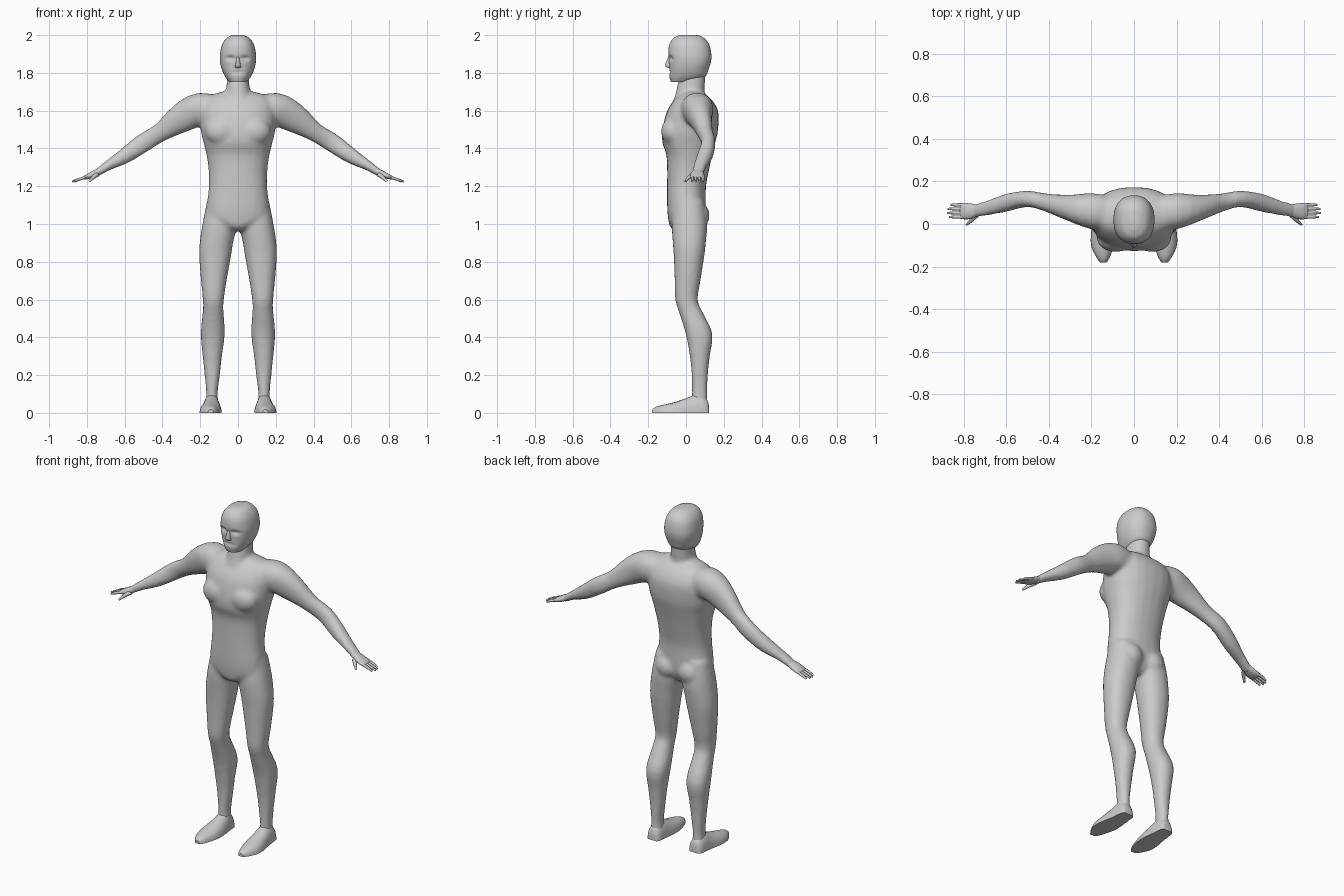
import bpy, bmesh, math
from mathutils import Vector

if "Cube" in bpy.data.objects:
    bpy.data.objects.remove(bpy.data.objects["Cube"])

skin = bpy.data.materials.new("light grey")
skin.diffuse_color = (0.6, 0.6, 0.6, 1)
skin.use_nodes = True
skin.node_tree.nodes["Principled BSDF"].inputs["Base Color"].default_value = skin.diffuse_color


def spline(rows, steps):
    """Smoothly resample a table of section rows."""
    out = []
    for i in range(len(rows) - 1):
        a, b, c, d = (rows[max(0, min(len(rows) - 1, i + k))] for k in (-1, 0, 1, 2))
        for s in range(steps):
            t = s / steps
            out.append([q + 0.5 * t * (r - p + t * (2 * p - 5 * q + 4 * r - o + t * (3 * (q - r) + o - p)))
                        for p, q, r, o in zip(a, b, c, d)])
    return out + [list(rows[-1])]


def loft(bm, rings, segs=24, power=2.2, floor=None):
    """Skin closed sections given as (centre, half axis u, half axis v)."""
    loops = []
    for c, u, v in rings:
        loop = []
        for i in range(segs):
            a = 2 * math.pi * i / segs
            ca, sa = math.cos(a), math.sin(a)
            p = c + u * math.copysign(abs(ca) ** (2 / power), ca) + v * math.copysign(abs(sa) ** (2 / power), sa)
            if floor is not None:
                p.z = max(p.z, floor)
            loop.append(bm.verts.new(p))
        loops.append(loop)
    for a, b in zip(loops, loops[1:]):
        for i in range(segs):
            j = (i + 1) % segs
            bm.faces.new((a[i], a[j], b[j], b[i]))
    bm.faces.new(loops[0][::-1])
    bm.faces.new(loops[-1])


def upright(rows, side=1, steps=3):
    """Rows of height, x from, x to, y front, y back."""
    return [(Vector((side * (x0 + x1) / 2, (y0 + y1) / 2, z)), Vector(((x1 - x0) / 2, 0, 0)),
             Vector((0, (y1 - y0) / 2, 0))) for z, x0, x1, y0, y1 in spline(rows, steps)]


def limb(rows, side=1, steps=3):
    """Rows of x, y, z, radius in y, radius across, following the path."""
    rows = spline(rows, steps)
    rings = []
    for i, (x, y, z, ry, rn) in enumerate(rows):
        a, b = rows[max(0, i - 1)], rows[min(len(rows) - 1, i + 1)]
        n = Vector((a[2] - b[2], 0, b[0] - a[0])).normalized() * rn
        n.x *= side
        rings.append((Vector((side * x, y, z)), Vector((0, ry, 0)), n))
    return rings


def blob(bm, centre, size):
    verts = bmesh.ops.create_icosphere(bm, subdivisions=3, radius=1)["verts"]
    for v in verts:
        v.co = Vector(v.co * Vector((1, 1, 1)).x) if size is None else Vector(
            (centre[k] + v.co[k] * size[k] for k in range(3)))


def finish(name, bm, mirror=False, angle=60):
    bmesh.ops.recalc_face_normals(bm, faces=bm.faces)
    mesh = bpy.data.meshes.new(name)
    bm.to_mesh(mesh)
    bm.free()
    ob = bpy.data.objects.new(name, mesh)
    bpy.context.collection.objects.link(ob)
    mesh.materials.append(skin)
    mesh.shade_smooth()
    mesh.set_sharp_from_angle(angle=math.radians(angle))
    if mirror:
        ob.modifiers.new("mirror", "MIRROR")
    return ob


# Body: torso, neck, legs and arms fused into one skin
torso = [(1.70, .085, -.01, .07), (1.67, .17, -.05, .125), (1.60, .2, -.10, .17), (1.5, .198, -.125, .17),
         (1.43, .182, -.125, .155), (1.37, .168, -.105, .14), (1.3, .157, -.1, .125), (1.2, .154, -.1, .106),
         (1.1, .165, -.1, .105), (1.03, .16, -.095, .1), (.985, .08, -.085, .08), (.965, .03, -.06, .06)]
leg = [(1.12, .02, .165, -.06, .095), (1.0, .008, .188, -.075, .112), (.9, .026, .203, -.07, .105),
       (.83, .037, .206, -.065, .097), (.7, .06, .196, -.06, .077), (.6, .075, .186, -.057, .062),
       (.54, .077, .186, -.04, .085), (.42, .07, .197, -.002, .14), (.3, .085, .187, .02, .126),
       (.2, .096, .177, .03, .116), (.1, .108, .168, .032, .112), (.04, .1, .175, .03, .115)]
arm = [(.1, .05, 1.59, .08, .08), (.2, .06, 1.607, .085, .088), (.3, .075, 1.56, .062, .078),
       (.41, .1, 1.485, .043, .05), (.5, .118, 1.43, .038, .05), (.6, .1, 1.36, .042, .041),
       (.69, .075, 1.308, .035, .026), (.76, .06, 1.262, .033, .018)]
bm = bmesh.new()
loft(bm, upright([(z, -r, r, f, b) for z, r, f, b in torso]), power=2.3)
loft(bm, upright([(1.82, -.055, .055, -.02, .105), (1.74, -.06, .06, -.045, .1),
                  (1.69, -.068, .068, -.055, .1), (1.62, -.09, .09, -.08, .13)]))
for s in (-1, 1):
    loft(bm, upright(leg, s))
    loft(bm, limb(arm, s))
    blob(bm, (s * .075, .055, 1.045), (.075, .07, .075))
    blob(bm, (s * .085, -.07, 1.49), (.09, .062, .075))
body = finish("body", bm)
rm = body.modifiers.new("fuse", "REMESH")
rm.mode, rm.voxel_size, rm.use_smooth_shade = "VOXEL", .011, True
sm = body.modifiers.new("soften", "SMOOTH")
sm.factor, sm.iterations = .5, 6

# Head with hollowed eye sockets, cheeks and a mouth line
head = [(2.0, .03, -.03, .065), (1.985, .06, -.065, .095), (1.95, .084, -.088, .123), (1.9, .095, -.094, .134),
        (1.86, .095, -.09, .132), (1.82, .086, -.088, .12), (1.78, .068, -.088, .1), (1.752, .045, -.08, .03)]
bm = bmesh.new()
loft(bm, upright([(z, -r, r, f, b) for z, r, f, b in head], steps=6), segs=48, power=2.3)
for v in bm.verts:
    if v.co.y < -.02:
        x, z = abs(v.co.x), v.co.z
        v.co.y += .016 * math.exp(-((x - .038) / .02) ** 2 - ((z - 1.878) / .012) ** 2)
        v.co.y += .007 * math.exp(-(x / .03) ** 2 - ((z - 1.803) / .006) ** 2)
finish("head", bm)

# Nose
bm = bmesh.new()
loft(bm, upright([(1.885, -.007, .007, -.094, -.07), (1.845, -.013, .013, -.112, -.07),
                  (1.832, -.017, .017, -.108, -.07), (1.825, -.012, .012, -.092, -.07)], steps=1), segs=10)
finish("nose", bm)

# Feet: rows of y, x from, x to, height
foot = [(.122, .112, .165, .03), (.11, .1, .178, .075), (.06, .095, .185, .1), (.02, .09, .19, .085),
        (-.05, .086, .203, .06), (-.11, .098, .2, .045), (-.16, .115, .175, .032), (-.18, .13, .16, .018)]
bm = bmesh.new()
loft(bm, [(Vector(((a + b) / 2, y, 0)), Vector(((b - a) / 2, 0, 0)), Vector((0, 0, h)))
          for y, a, b, h in spline(foot, 2)], segs=20, floor=0)
finish("feet", bm, True, 45)

# Hands: palm, four fingers and thumb
bm = bmesh.new()
loft(bm, limb([(.735, .065, 1.28, .026, .016), (.77, .06, 1.262, .037, .017), (.81, .061, 1.246, .038, .011),
               (.818, .061, 1.243, .034, .006)], steps=2), segs=14)
for i, tip in enumerate((.868, .878, .876, .862)):
    y = .033 + .019 * i
    loft(bm, limb([(.80, y, 1.25, .008, .008), (.84, y, 1.237, .0075, .0075),
                   (tip, y, 1.225, .005, .005)], steps=1), segs=8)
loft(bm, limb([(.74, .045, 1.266, .018, .013), (.765, .018, 1.248, .012, .01),
               (.788, -.003, 1.226, .005, .006)], steps=2), segs=8)
finish("hands", bm, True)
